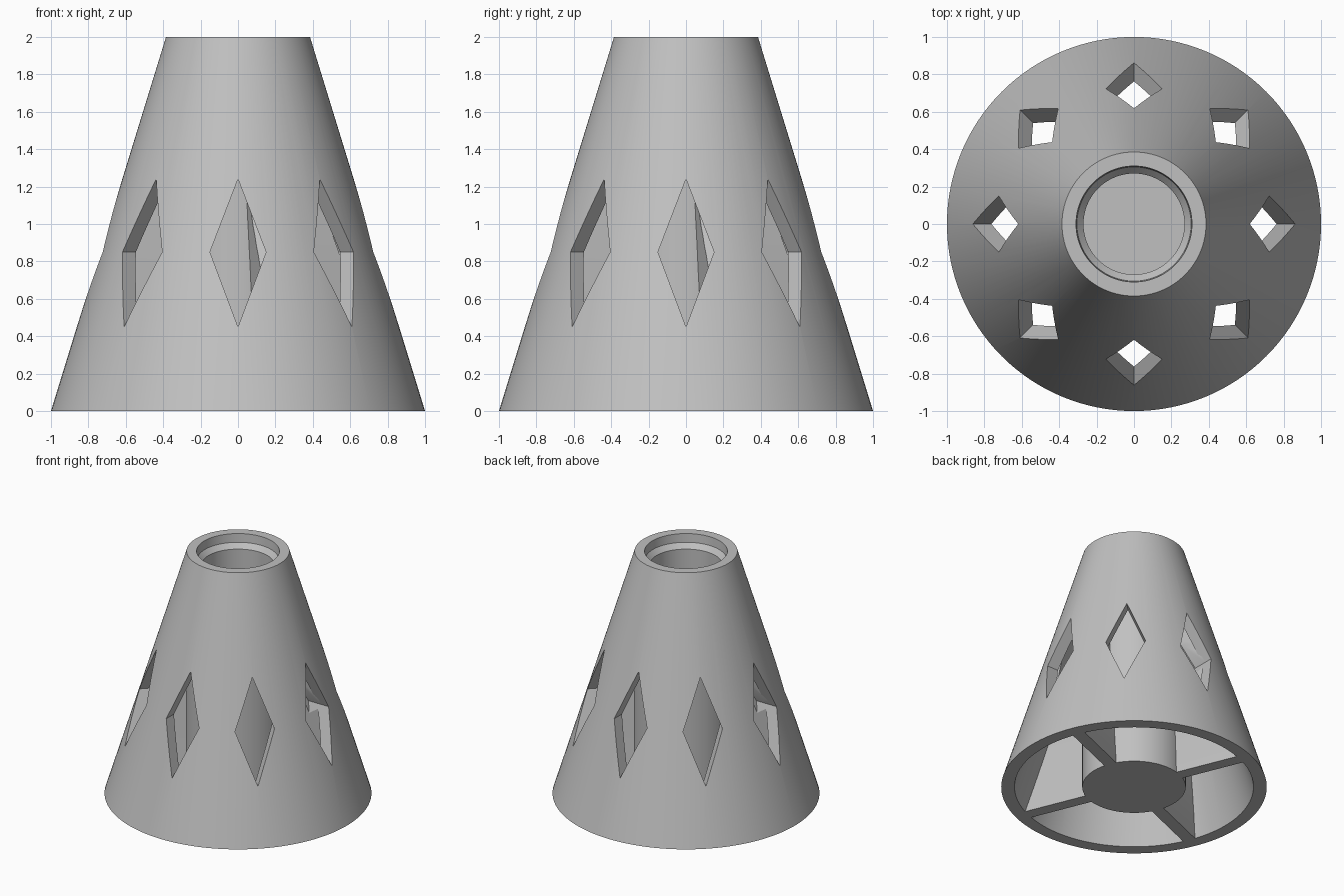
import bpy, bmesh
from math import radians, cos, sin, tau
from mathutils import Matrix, Vector

cube = bpy.data.objects.get("Cube")
if cube:
    bpy.data.objects.remove(cube, do_unlink=True)

# Single grey material
grey = bpy.data.materials.new("plain grey")
grey.use_nodes = True
colour = (0.53, 0.53, 0.53, 1)
grey.diffuse_color = colour
grey.node_tree.nodes["Principled BSDF"].inputs["Base Color"].default_value = colour


def finish(bm, name):
    bmesh.ops.recalc_face_normals(bm, faces=bm.faces)
    mesh = bpy.data.meshes.new(name)
    bm.to_mesh(mesh)
    bm.free()
    mesh.materials.append(grey)
    obj = bpy.data.objects.new(name, mesh)
    bpy.context.collection.objects.link(obj)
    return obj


def loft(bm, rings):
    """Join equal rings of points into a closed solid."""
    loops = [[bm.verts.new(p) for p in ring] for ring in rings]
    for a, b in zip(loops, loops[1:]):
        for i in range(len(a)):
            j = (i + 1) % len(a)
            bm.faces.new((a[i], a[j], b[j], b[i]))
    bm.faces.new(loops[0][::-1])
    bm.faces.new(loops[-1])


# Hollow cone with a stepped socket and a central tube, turned from one profile
profile = [(1, 0), (0.385, 2), (0.31, 2), (0.305, 1.93), (0.27, 1.89),
           (0.27, 0.1), (0, 0.1), (0, 0), (0.39, 0), (0.39, 1.67), (0.9, 0)]
bm = bmesh.new()
verts = [bm.verts.new((r, 0, z)) for r, z in profile]
edges = [bm.edges.new((verts[i], verts[(i + 1) % len(verts)]))
         for i in range(len(verts)) if profile[i][0] + profile[(i + 1) % len(verts)][0] > 0]
bmesh.ops.spin(bm, geom=verts + edges, cent=(0, 0, 0), axis=(0, 0, 1),
               angle=tau, steps=128, use_merge=True)
bmesh.ops.remove_doubles(bm, verts=bm.verts, dist=0.0005)
body = finish(bm, "cone_body")

# Four slightly twisted inner ribs between the tube and the cone wall
bm = bmesh.new()
half, steps = 0.05, 16
for k in range(4):
    rings = []
    for s in range(steps + 1):
        z = 1.65 * s / steps
        outer = 0.93 - 0.305 * z
        turn = Matrix.Rotation(radians(22.5 + 90 * k - 7.3 * z), 3, "Z")
        rings.append([turn @ Vector((r, t, z)) for r, t in
                      ((0.35, -half), (outer, -half), (outer, half), (0.35, half))])
    loft(bm, rings)
ribs = finish(bm, "inner_ribs")

# Eight diamond cutters, with the inner end sloping along the cone
bm = bmesh.new()
diamond = [(0, 0.45), (0.15, 0.85), (0, 1.24), (-0.15, 0.85)]
for k in range(8):
    turn = Matrix.Rotation(radians(45 * k), 3, "Z")
    loft(bm, [[turn @ Vector((x, -1.2, z)) for x, z in diamond],
              [turn @ Vector((x, -0.845 + 0.36 * z, z)) for x, z in diamond]])
cutter = finish(bm, "diamond_cutter")
cutter.hide_render = True

# Cut the windows and shade
for obj in (body, ribs):
    mod = obj.modifiers.new("windows", "BOOLEAN")
    mod.operation = "DIFFERENCE"
    mod.solver = "EXACT"
    mod.object = cutter
    bpy.ops.object.select_all(action="DESELECT")
    obj.select_set(True)
    bpy.context.view_layer.objects.active = obj
    bpy.ops.object.modifier_apply(modifier=mod.name)
    bpy.ops.object.shade_smooth_by_angle(angle=radians(25))
bpy.data.objects.remove(cutter, do_unlink=True)
